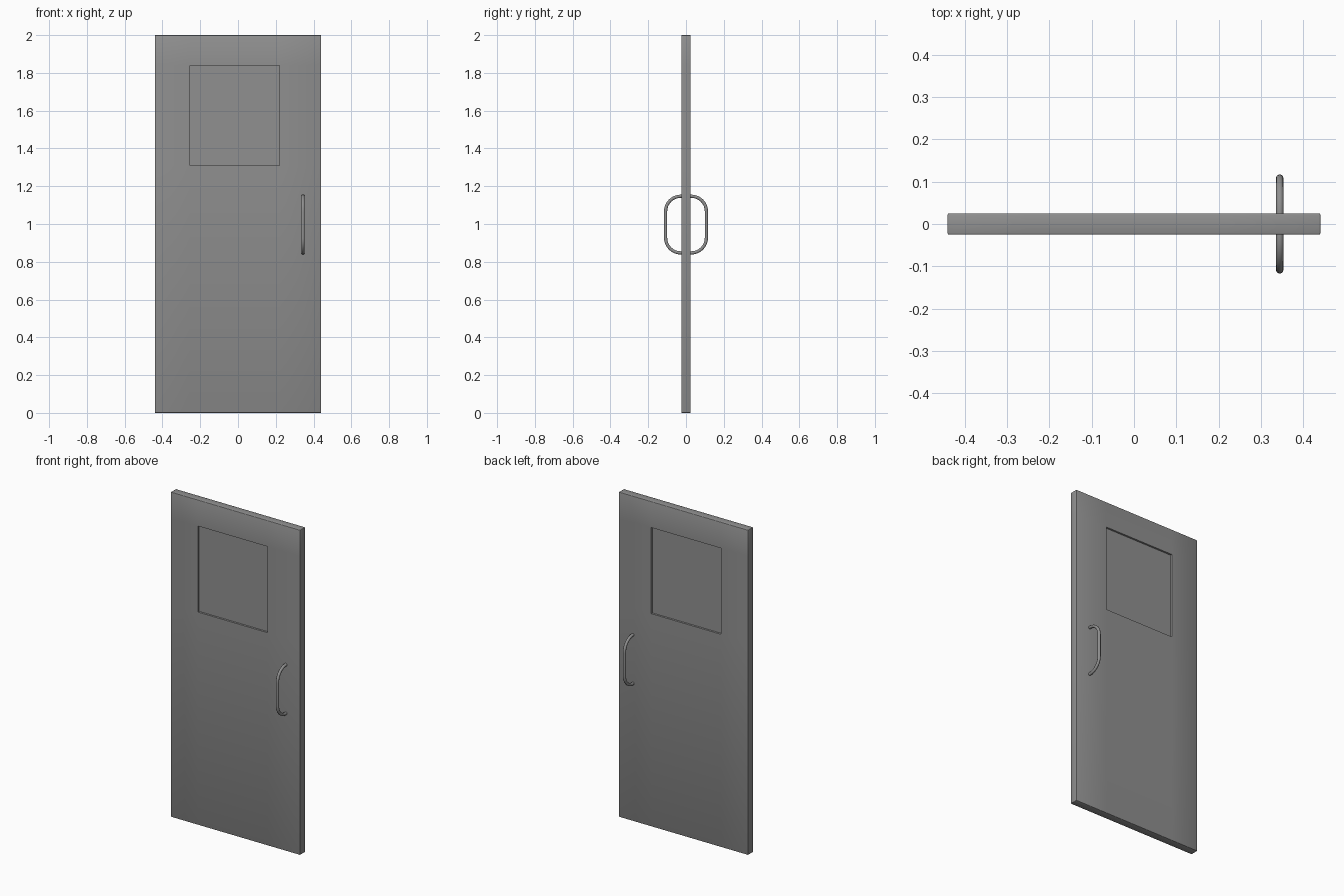
import bpy, bmesh, math
from mathutils import Vector

cube = bpy.data.objects.get("Cube")
if cube:
    bpy.data.objects.remove(cube, do_unlink=True)

W, T, H = 0.88, 0.05, 2.0                          # door width, thickness, height
WIN_X, WIN_Z = (-0.255, 0.22), (1.31, 1.84)        # window opening
RECESS = 0.01


def make_material(name, color):
    mat = bpy.data.materials.new(name)
    mat.use_nodes = True
    mat.diffuse_color = color
    mat.node_tree.nodes["Principled BSDF"].inputs["Base Color"].default_value = color
    return mat


grey = make_material("mid grey", (0.28, 0.28, 0.28, 1))


def smooth(obj, degrees):
    bpy.ops.object.select_all(action='DESELECT')
    obj.select_set(True)
    bpy.context.view_layer.objects.active = obj
    bpy.ops.object.shade_smooth_by_angle(angle=math.radians(degrees))


# Door leaf: softened slab with a shallow window panel on each face
def make_door():
    bm = bmesh.new()
    bmesh.ops.create_cube(bm, size=1)
    bmesh.ops.scale(bm, vec=(W, T, H), verts=bm.verts)
    bmesh.ops.translate(bm, vec=(0, 0, H / 2), verts=bm.verts)
    bmesh.ops.bevel(bm, geom=bm.edges[:], offset=0.003, segments=2,
                    profile=0.5, affect='EDGES')
    cuts = [((x, 0, 0), (1, 0, 0)) for x in WIN_X] + [((0, 0, z), (0, 0, 1)) for z in WIN_Z]
    for co, no in cuts:
        bmesh.ops.bisect_plane(bm, geom=bm.verts[:] + bm.edges[:] + bm.faces[:],
                               plane_co=co, plane_no=no)
    panes = []
    for f in bm.faces:
        c = f.calc_center_median()
        if (abs(f.normal.y) > 0.9 and WIN_X[0] < c.x < WIN_X[1]
                and WIN_Z[0] < c.z < WIN_Z[1]):
            panes.append(f)
    bmesh.ops.inset_region(bm, faces=panes, thickness=0.001, depth=-RECESS,
                           use_even_offset=True)
    bmesh.ops.recalc_face_normals(bm, faces=bm.faces)
    mesh = bpy.data.meshes.new("door_leaf")
    bm.to_mesh(mesh)
    bm.free()
    obj = bpy.data.objects.new("door_leaf", mesh)
    bpy.context.collection.objects.link(obj)
    mesh.materials.append(grey)
    smooth(obj, 50)


# Pull handle: round bar bent into a rounded bracket
def make_handle(name, side):
    x, reach, low, high, r, steps = 0.344, 0.108, 0.847, 1.147, 0.08, 8
    path = [Vector((x, side * 0.015, low))]
    for centre_z, start in ((low + r, -90), (high - r, 0)):
        for i in range(steps + 1):
            a = math.radians(start + 90 * i / steps)
            path.append(Vector((x, side * (reach - r + r * math.cos(a)),
                                centre_z + r * math.sin(a))))
    path.append(Vector((x, side * 0.015, high)))
    curve = bpy.data.curves.new(name, 'CURVE')
    curve.dimensions = '3D'
    curve.bevel_depth = 0.009
    curve.bevel_resolution = 3
    curve.use_fill_caps = True
    spline = curve.splines.new('POLY')
    spline.points.add(len(path) - 1)
    for point, co in zip(spline.points, path):
        point.co = (*co, 1)
    curve.materials.append(grey)
    obj = bpy.data.objects.new(name, curve)
    bpy.context.collection.objects.link(obj)
    bpy.ops.object.select_all(action='DESELECT')
    obj.select_set(True)
    bpy.context.view_layer.objects.active = obj
    bpy.ops.object.convert(target='MESH')
    smooth(bpy.context.view_layer.objects.active, 50)


make_door()
make_handle("front_handle", -1)
make_handle("back_handle", 1)
